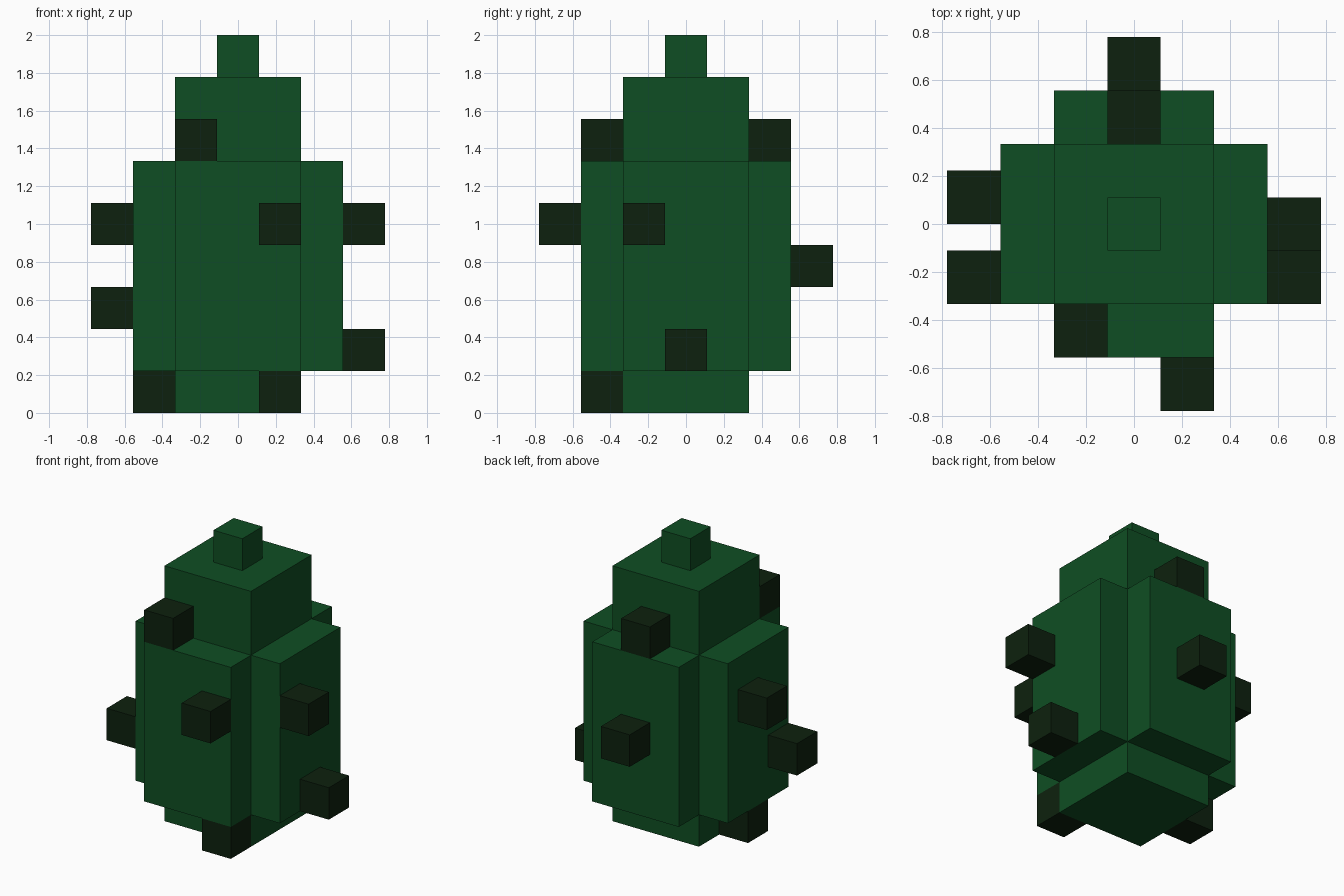
import bpy
import math
from mathutils import Matrix, Vector

cube = bpy.data.objects.get("Cube")
if cube:
    bpy.data.objects.remove(cube, do_unlink=True)

U = 2 / 9  # one block of the grid the plant is built on


def make_material(name, color):
    mat = bpy.data.materials.new(name)
    mat.use_nodes = True
    mat.diffuse_color = color
    mat.node_tree.nodes["Principled BSDF"].inputs["Base Color"].default_value = color
    return mat


GREEN = make_material("cactus green", (0.0048, 0.076, 0.0168, 1))
DARK = make_material("dark spine green", (0.004, 0.0152, 0.0044, 1))


def box(name, center, size, mat, turn=0.0):
    """Box in block units, turned about the z axis through the origin."""
    bpy.ops.mesh.primitive_cube_add(size=1)
    obj = bpy.context.object
    obj.name = obj.data.name = name
    spin = Matrix.Rotation(turn, 4, "Z")
    place = Matrix.Translation(Vector(center) * U)
    obj.data.transform(spin @ place @ Matrix.Diagonal((*[s * U for s in size], 1)))
    obj.data.materials.append(mat)
    return obj


# Trunk and the bud on top
box("trunk", (0, 0, 4), (3, 3, 8), GREEN)
box("top_bud", (0, 0, 8.5), (1, 1, 1), GREEN)

# One thick rib on each of the four sides
for i, side in enumerate(("left", "back", "right", "front")):
    box(side + "_rib", (2, 0, 3.5), (1, 3, 5), GREEN, i * math.pi / 2)

# Spines: single blocks on the sides, (x, y, z of the bottom) in block units
SPINES = {
    "front": [(-1, -2, 6), (1, -3, 4), (1, -2, 0)],
    "back": [(0, 2, 6), (0, 3, 3)],
    "left": [(3, -1, 4), (3, 0, 1)],
    "right": [(-3, 0.5, 4), (-3, -1, 2), (-2, 0, 0)],
}
for side, spots in SPINES.items():
    for n, (x, y, z) in enumerate(spots, 1):
        box(f"{side}_spine_{n}", (x, y, z + 0.5), (1, 1, 1), DARK)
